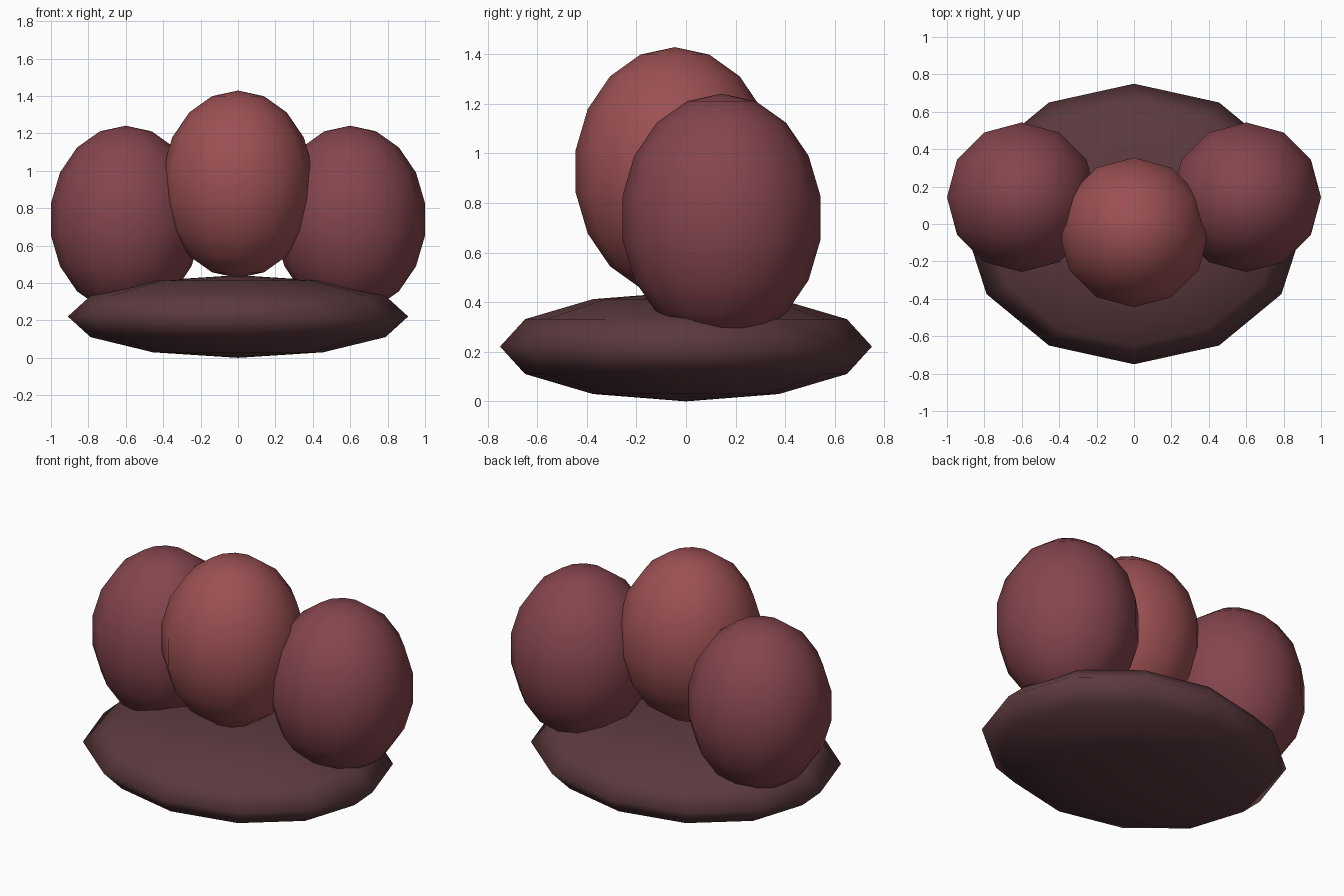
import bpy

if "Cube" in bpy.data.objects:
    bpy.data.objects.remove(bpy.data.objects["Cube"])


def material(name, rgb):
    mat = bpy.data.materials.new(name)
    mat.diffuse_color = (*rgb, 1)
    mat.use_nodes = True
    mat.node_tree.nodes["Principled BSDF"].inputs["Base Color"].default_value = mat.diffuse_color
    return mat


def ellipsoid(name, center, radii, rings, mat):
    bpy.ops.mesh.primitive_uv_sphere_add(segments=12, ring_count=rings, radius=1, location=center)
    obj = bpy.context.object
    obj.name = name
    obj.scale = radii
    bpy.ops.object.transform_apply(location=False, rotation=False, scale=True)
    bpy.ops.object.shade_smooth()
    obj.data.materials.append(mat)
    return obj


base_mat = material("dark_plum", (0.105, 0.042, 0.048))
side_mat = material("plum", (0.235, 0.06, 0.075))
center_mat = material("red_plum", (0.33, 0.08, 0.085))

# Flattened base cushion
ellipsoid("base", (0, 0, 0.221), (0.91, 0.75, 0.221), 6, base_mat)

# Pair of side lobes, sunk into the base
for side, name in ((-1, "left_lobe"), (1, "right_lobe")):
    ellipsoid(name, (side * 0.6, 0.143, 0.74), (0.406, 0.4, 0.501), 9, side_mat).scale.y = 1.015

# Taller lobe at the front centre
ellipsoid("center_lobe", (0, -0.045, 0.928), (0.406, 0.406, 0.501), 9, center_mat)
